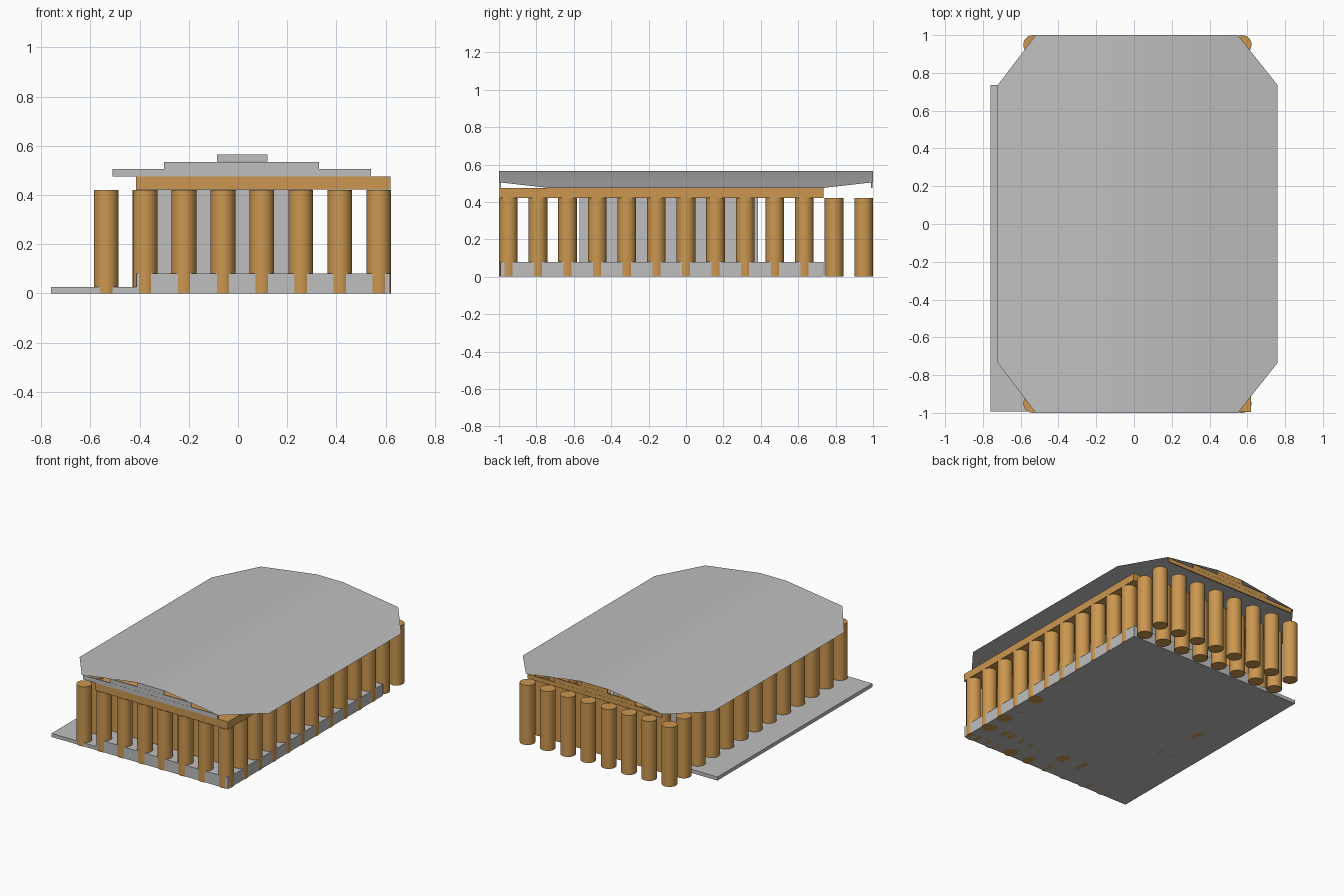
import bpy, bmesh, math

if "Cube" in bpy.data.objects:
    bpy.data.objects.remove(bpy.data.objects["Cube"], do_unlink=True)


def material(name, rgb):
    m = bpy.data.materials.new(name)
    m.use_nodes = True
    m.diffuse_color = (*rgb, 1)
    m.node_tree.nodes["Principled BSDF"].inputs["Base Color"].default_value = (*rgb, 1)
    return m


grey = material("stone grey", (0.52, 0.52, 0.52))
ochre = material("ochre", (0.60, 0.31, 0.08))


def new_object(name, bm, mat):
    me = bpy.data.meshes.new(name)
    bm.to_mesh(me)
    bm.free()
    me.materials.append(mat)
    ob = bpy.data.objects.new(name, me)
    bpy.context.collection.objects.link(ob)
    return ob


def box(name, xs, ys, zs, mat):
    bm = bmesh.new()
    bmesh.ops.create_cube(bm, size=1)
    for v in bm.verts:
        v.co = [r[0] if c < 0 else r[1] for c, r in zip(v.co, (xs, ys, zs))]
    return new_object(name, bm, mat)


def smooth(ob, angle=30):
    bpy.ops.object.select_all(action="DESELECT")
    ob.select_set(True)
    bpy.context.view_layer.objects.active = ob
    bpy.ops.object.shade_smooth_by_angle(angle=math.radians(angle))


# Floor, raised platform, inner chamber and ceiling slab
BACK = 0.735
box("floor_plate", (-0.76, 0.617), (-0.993, BACK), (0.0, 0.025), grey)
box("platform", (-0.412, 0.617), (-0.993, BACK), (0.001, 0.08), grey)
box("inner_chamber", (-0.412, 0.30), (-0.57, 0.385), (0.08, 0.425), grey)
box("entablature", (-0.414, 0.619), (-0.996, BACK), (0.422, 0.475), ochre)

# Columns: an outer ring of 8 by 13, plus an inner row at each end
NX, NY, STEP, RADIUS, HEIGHT = 8, 13, 0.1583, 0.05, 0.42
column_mesh = None
for i in range(NX):
    for j in range(NY):
        if 0 < i < NX - 1 and 1 < j < NY - 2:
            continue
        if column_mesh is None:
            bm = bmesh.new()
            bmesh.ops.create_cone(bm, cap_ends=True, segments=32, radius1=RADIUS,
                                  radius2=RADIUS, depth=HEIGHT)
            bmesh.ops.translate(bm, verts=bm.verts, vec=(0, 0, HEIGHT / 2))
            col = new_object("column", bm, ochre)
            smooth(col)
            column_mesh = col.data
        else:
            col = bpy.data.objects.new("column", column_mesh)
            bpy.context.collection.objects.link(col)
        col.location = (-0.536 + i * STEP, -0.95 + j * STEP, 0)

# Stepped gables at both ends
STEPS = [(-0.51, 0.54, 0.475), (-0.30, 0.33, 0.505), (-0.085, 0.12, 0.535)]
for name, y0, mat in (("front_gable_step", -0.998, grey), ("back_gable_step", 0.99, ochre)):
    for x0, x1, z in STEPS:
        box(name, (x0, x1), (y0, y0 + 0.008), (z, z + 0.0295), mat)

# Thin roof sheet: x, z and half length of each cross line
LINES = [(-0.722, 0.475, 0.735), (-0.52, 0.505, 1.0), (-0.085, 0.566, 1.0),
         (0.12, 0.566, 1.0), (0.55, 0.505, 1.0), (0.76, 0.475, 0.735)]
bm = bmesh.new()
rows = [[bm.verts.new((x, s * h, z)) for s in (-1, 1)] for x, z, h in LINES]
for a, b in zip(rows, rows[1:]):
    bm.faces.new((a[0], b[0], b[1], a[1]))
smooth(new_object("roof_sheet", bm, grey))
